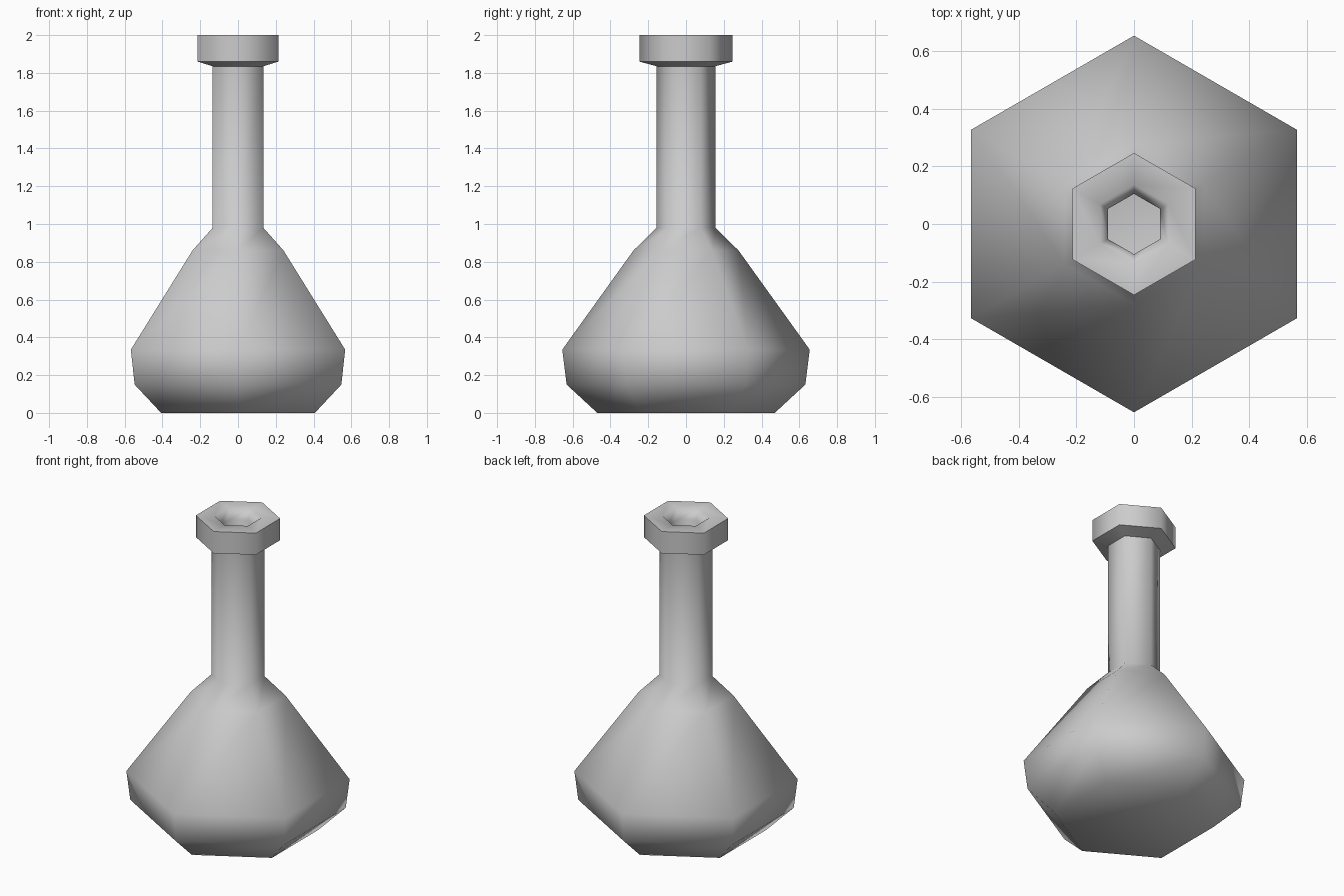
import bpy, bmesh
from math import sin, cos, pi, radians

cube = bpy.data.objects.get("Cube")
if cube:
    bpy.data.objects.remove(cube, do_unlink=True)

SIDES = 6

glass = bpy.data.materials.new("light grey")
grey = (0.6, 0.6, 0.6, 1.0)
glass.diffuse_color = grey
glass.use_nodes = True
glass.node_tree.nodes["Principled BSDF"].inputs["Base Color"].default_value = grey

# Outer wall from base to lip, as radius and height
outer = [(0.47, 0.0), (0.632, 0.15), (0.655, 0.335), (0.278, 0.86),
         (0.155, 0.98), (0.155, 1.835), (0.247, 1.86), (0.247, 2.0)]
# Inner wall from mouth to floor
inner = [(0.137, 2.0), (0.105, 1.94), (0.105, 0.98), (0.22, 0.86),
         (0.59, 0.335), (0.57, 0.17), (0.43, 0.05)]


def lathe(name, profile):
    """Spin a profile into a six-sided closed shell with a corner facing front."""
    bm = bmesh.new()
    rings = []
    for r, z in profile:
        angles = [2 * pi * i / SIDES for i in range(SIDES)]
        rings.append([bm.verts.new((r * sin(a), -r * cos(a), z)) for a in angles])
    for low, high in zip(rings, rings[1:]):
        for i in range(SIDES):
            j = (i + 1) % SIDES
            bm.faces.new((low[i], low[j], high[j], high[i]))
    # Base underside and inside floor
    bm.faces.new(rings[0][::-1])
    bm.faces.new(rings[-1])
    bmesh.ops.recalc_face_normals(bm, faces=bm.faces)
    mesh = bpy.data.meshes.new(name)
    bm.to_mesh(mesh)
    bm.free()
    obj = bpy.data.objects.new(name, mesh)
    bpy.context.collection.objects.link(obj)
    mesh.materials.append(glass)
    return obj


flask = lathe("flask", outer + inner)

# Smooth sides with a crisp lip
bpy.ops.object.select_all(action='DESELECT')
flask.select_set(True)
bpy.context.view_layer.objects.active = flask
bpy.ops.object.shade_smooth_by_angle(angle=radians(68))
